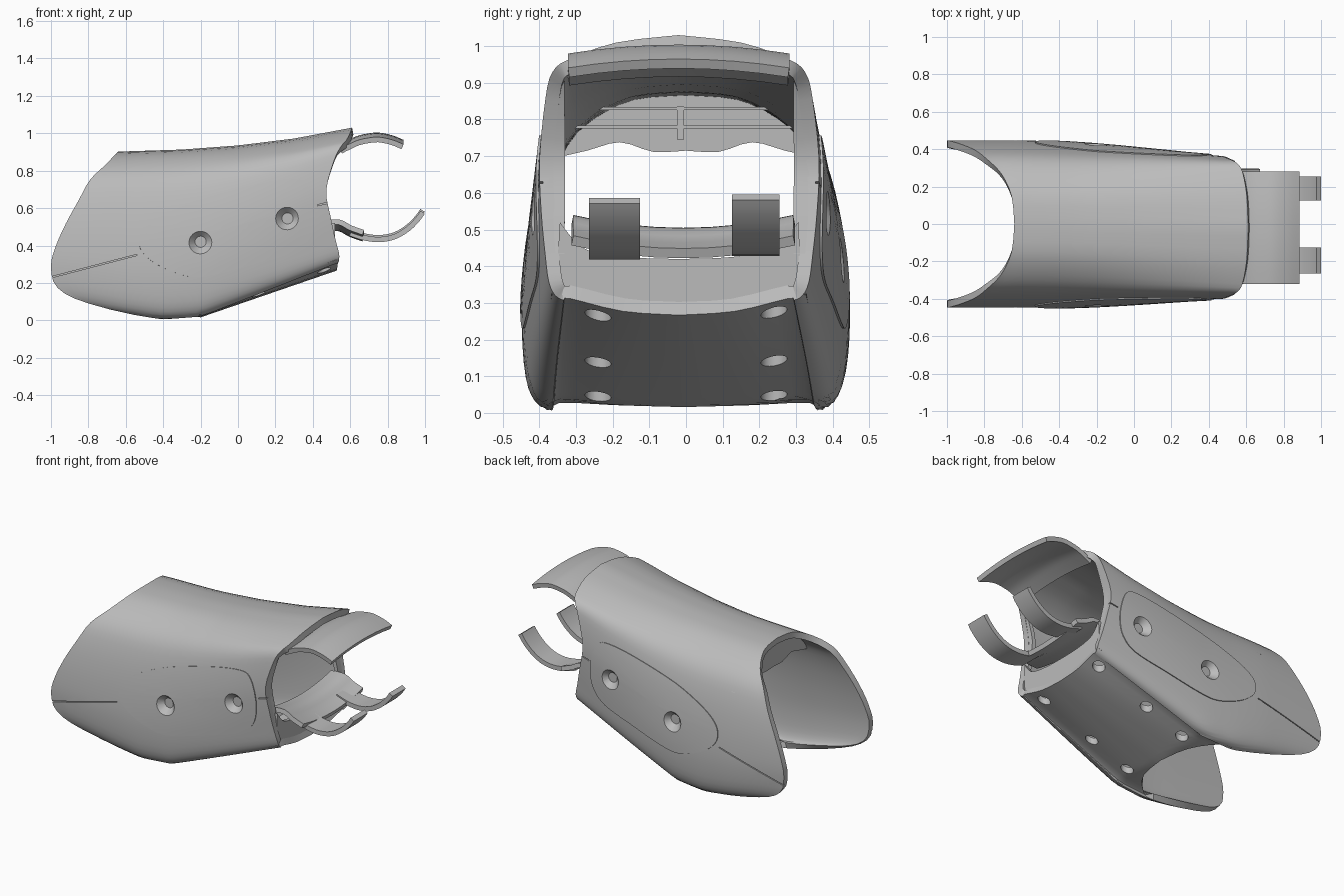
import bpy, bmesh, math
from mathutils import Matrix, Vector

if "Cube" in bpy.data.objects:
    bpy.data.objects.remove(bpy.data.objects["Cube"])

grey = bpy.data.materials.new("light grey")
grey.use_nodes = True
COL = (0.5, 0.5, 0.5, 1)
grey.diffuse_color = COL
grey.node_tree.nodes["Principled BSDF"].inputs["Base Color"].default_value = COL


def interp(pts, x):
    """Piecewise linear lookup in a list of (x, value)."""
    if x <= pts[0][0]:
        return pts[0][1]
    for (a, u), (b, v) in zip(pts, pts[1:]):
        if x <= b:
            return u + (v - u) * (x - a) / (b - a)
    return pts[-1][1]


def smooth(pts, n=3, closed=False):
    """Catmull-Rom curve through points of any dimension."""
    p = [Vector(q) for q in pts]
    m, out = len(p), []
    for i in range(m if closed else m - 1):
        if closed:
            a, b, c, d = (p[(i + k) % m] for k in (-1, 0, 1, 2))
        else:
            a, b, c, d = p[max(i - 1, 0)], p[i], p[i + 1], p[min(i + 2, m - 1)]
        for k in range(n):
            t = k / n
            out.append(b + (c - a) * (t / 2) + (a * 2 - b * 5 + c * 4 - d) * (t * t / 2)
                       + (b * 3 - a - c * 3 + d) * (t ** 3 / 2))
    return out if closed else out + [p[-1]]


def make(name, verts, faces, thick=0.0, offset=-1.0, cutter=None):
    me = bpy.data.meshes.new(name)
    me.from_pydata([tuple(v) for v in verts], [], faces)
    me.materials.append(grey)
    ob = bpy.data.objects.new(name, me)
    bpy.context.collection.objects.link(ob)
    bpy.ops.object.select_all(action='DESELECT')
    ob.select_set(True)
    bpy.context.view_layer.objects.active = ob
    if thick:
        mod = ob.modifiers.new("wall", 'SOLIDIFY')
        mod.thickness, mod.offset = thick, offset
        bpy.ops.object.modifier_apply(modifier="wall")
    if cutter:
        mod = ob.modifiers.new("holes", 'BOOLEAN')
        mod.operation, mod.solver, mod.object = 'DIFFERENCE', 'EXACT', cutter
        bpy.ops.object.modifier_apply(modifier="holes")
    bpy.ops.object.shade_smooth_by_angle(angle=math.radians(32))
    return ob


# --- Shell form: roof line, keel line, and two half sections (y, height fraction)
ROOF = [(-1, .88), (-.64, .902), (-.3, .913), (0, .935), (.3, .972), (.61, 1.03)]
KEEL = [(-1, .1), (-.8, .07), (-.6, .033), (-.4, .003), (-.2, .012), (.54, .27)]
REAR = [(0, 1), (.15, .985), (.27, .92), (.35, .83), (.395, .70), (.425, .54), (.442, .38),
        (.447, .24), (.437, .10), (.41, .025), (.365, 0), (.345, .022), (.2, .012), (0, .005)]
FRONT = [(0, 1), (.17, .975), (.30, .92), (.345, .88), (.362, .80), (.375, .6), (.37, .4),
         (.36, .23), (.352, .12), (.335, .07), (.312, .055), (.295, .06), (.15, .014), (0, 0)]
# where each lengthwise line starts and ends in x
START = [-.64, -.655, -.71, -.79, -.85, -.92, -.975, -1, -.965, -.8, -.45, -.36, -.24, -.2]
END = [.61, .603, .58, .55, .515, .472, .495, .52, .54, .54, .535, .535, .53, .53]

rear, front = smooth(REAR), smooth(FRONT)
ends = smooth(list(zip(START, END)))
HALF = len(rear)


def drift(x):
    """The tube leans slightly to its right towards the gripping end."""
    return -.02 * min(max((x + .6) / 1.17, 0), 1)


def section(x, j):
    w = min(max((x + .6) / 1.17, 0), 1)
    w = w * w * (1.6 - .6 * w)
    y, t = rear[j].lerp(front[j], w)
    lo, hi = interp(KEEL, x), interp(ROOF, x)
    return y, lo + t * (hi - lo)


def side_y(x, z):
    """Half width of the shell at a given length and height."""
    pts = sorted((section(x, j)[1], section(x, j)[0]) for j in range(6, HALF - 12))
    return interp(pts, z)


# --- Cutter: side sockets, bottom through holes and side seams
bm = bmesh.new()
for s in (-1, 1):
    for x, z in ((-.2, .42), (.265, .545)):
        m = (Matrix.Translation((x, s * (side_y(x, z) + .013) + drift(x), z))
             @ Matrix.Rotation(-s * math.pi / 2, 4, 'X'))
        bmesh.ops.create_cone(bm, cap_ends=True, segments=24, radius1=.03, radius2=.105,
                              depth=.08, matrix=m)
    for x in (.46, .11, -.15):
        bmesh.ops.create_cone(bm, cap_ends=True, segments=20, radius1=.036, radius2=.036, depth=.2,
                              matrix=Matrix.Translation((x, s * .24, interp(KEEL, x) + .03)))
    for x0, z0, x1, z1, y in ((-1.05, .217, -.54, .35, .455), (.425, .615, .52, .638, .39)):
        m = (Matrix.Translation(((x0 + x1) / 2, s * y + drift(x1), (z0 + z1) / 2))
             @ Matrix.Rotation(-math.atan2(z1 - z0, x1 - x0), 4, 'Y')
             @ Matrix.Diagonal((math.hypot(x1 - x0, z1 - z0), .05, .006, 1)))
        bmesh.ops.create_cube(bm, size=1, matrix=m)
cut_mesh = bpy.data.meshes.new("hole_cutter")
bm.to_mesh(cut_mesh)
bm.free()
cutter = bpy.data.objects.new("hole_cutter", cut_mesh)
bpy.context.collection.objects.link(cutter)
cutter.hide_render = True

# --- Main shell: open tube lofted lengthwise
NX = 28
ring = [(j, 1) for j in range(HALF)] + [(j, -1) for j in range(HALF - 2, 0, -1)]
N = len(ring)
verts = []
for i in range(NX + 1):
    for j, s in ring:
        x = ends[j][0] + (ends[j][1] - ends[j][0]) * i / NX
        y, z = section(x, j)
        verts.append((x, s * y + drift(x), z))
faces = [(i * N + k, (i + 1) * N + k, (i + 1) * N + (k + 1) % N, i * N + (k + 1) % N)
         for i in range(NX) for k in range(N)]
make("shell", verts, faces, .038, -1, cutter)

# --- Side panels: rounded plates lying on the shell
OUTLINE = [(-.53, .42), (-.5, .35), (-.4, .28), (-.25, .232), (-.12, .245), (.1, .305), (.3, .365),
           (.385, .44), (.412, .54), (.4, .65), (.36, .735), (.29, .755), (.1, .725), (-.2, .645),
           (-.4, .56), (-.5, .49)]
loop = smooth(OUTLINE, 4, True)
mid = Vector((-.04, .49))
M, RINGS = len(loop), 7
for s, name in ((1, "left_side_panel"), (-1, "right_side_panel")):
    pts = [mid] + [mid.lerp(p, r / RINGS) for r in range(1, RINGS + 1) for p in loop]
    verts = [(p.x, s * (side_y(p.x, p.y) - .007) + drift(p.x), p.y) for p in pts]
    faces = [(0, 1 + (k + 1) % M, 1 + k) for k in range(M)]
    for r in range(RINGS - 1):
        a, b = 1 + r * M, 1 + (r + 1) * M
        faces += [(a + k, a + (k + 1) % M, b + (k + 1) % M, b + k) for k in range(M)]
    if s > 0:
        faces = [f[::-1] for f in faces]
    make(name, verts, faces, .026, 0, cutter)
bpy.data.objects.remove(cutter)


# --- Walls across the tube, mirrored from half outlines
def wall(name, top, bottom, x, thick):
    """Fill between two half curves of (y, z) with equal counts."""
    up, dn = ([(-y, z) for y, z in h[:0:-1]] + h for h in (smooth(top), smooth(bottom)))
    n = len(up)
    verts = [(x, y + drift(x), z) for y, z in up + dn]
    make(name, verts, [(k, n + k, n + k + 1, k + 1) for k in range(n - 1)], thick, 0)


wall("rear_roof_wall", [(0, .885), (.1, .877), (.2, .845), (.28, .79), (.37, .71)],
     [(0, .715), (.09, .712), (.18, .738), (.27, .715), (.38, .69)], -.6, .03)
wall("front_collar", [(0, .42), (.1, .422), (.2, .432), (.27, .455), (.325, .52)],
     [(0, .275), (.1, .28), (.2, .3), (.27, .32), (.335, .35)], .505, .025)

# --- Uprights that thicken the sides of the front opening
for s, name in ((1, "left_front_upright"), (-1, "right_front_upright")):
    verts = []
    for j in range(9, 22):
        x = ends[j][1] - .014
        y, z = section(x, j)
        verts += [(x, s * (y - .01) + drift(x), z), (x, s * .312 + drift(x), z)]
    make(name, verts, [(k, k + 1, k + 3, k + 2) for k in range(0, len(verts) - 2, 2)], .024, 0)


# --- Inner roof bars
def box(name, loc, size):
    bpy.ops.mesh.primitive_cube_add(size=1, location=loc)
    ob = bpy.context.object
    ob.name, ob.scale = name, size
    ob.data.materials.append(grey)


box("upper_bar", (-.25, -.005, .83), (.02, .55, .008))
box("lower_bar", (-.25, -.005, .78), (.02, .64, .008))
box("bar_post", (-.25, -.015, .79), (.02, .02, .09))


# --- Curved gripping plates
def strip(name, path, y0, y1, crown=0.0, thick=.028):
    rows, W = smooth(path), 8
    verts = [(p.x, y0 + (y1 - y0) * k / W, p.y + crown * (1 - (2 * k / W - 1) ** 2))
             for p in rows for k in range(W + 1)]
    faces = [(i * (W + 1) + k, (i + 1) * (W + 1) + k, (i + 1) * (W + 1) + k + 1, i * (W + 1) + k + 1)
             for i in range(len(rows) - 1) for k in range(W)]
    make(name, verts, faces, thick, 0)


strip("upper_grip", [(.55, .905), (.59, .925), (.64, .948), (.69, .96), (.75, .966), (.82, .952),
                     (.88, .928)], -.32, .28, .024)
strip("lower_grip_base", [(.45, .52), (.54, .525), (.6, .495), (.67, .47)], -.31, .295, -.035)
TAB = [(.6, .465), (.68, .44), (.76, .432), (.84, .448), (.91, .49), (.96, .54), (.987, .578)]
strip("left_grip_tab", [(x, z + .01) for x, z in TAB], .125, .255)
strip("right_grip_tab", TAB, -.265, -.125)
